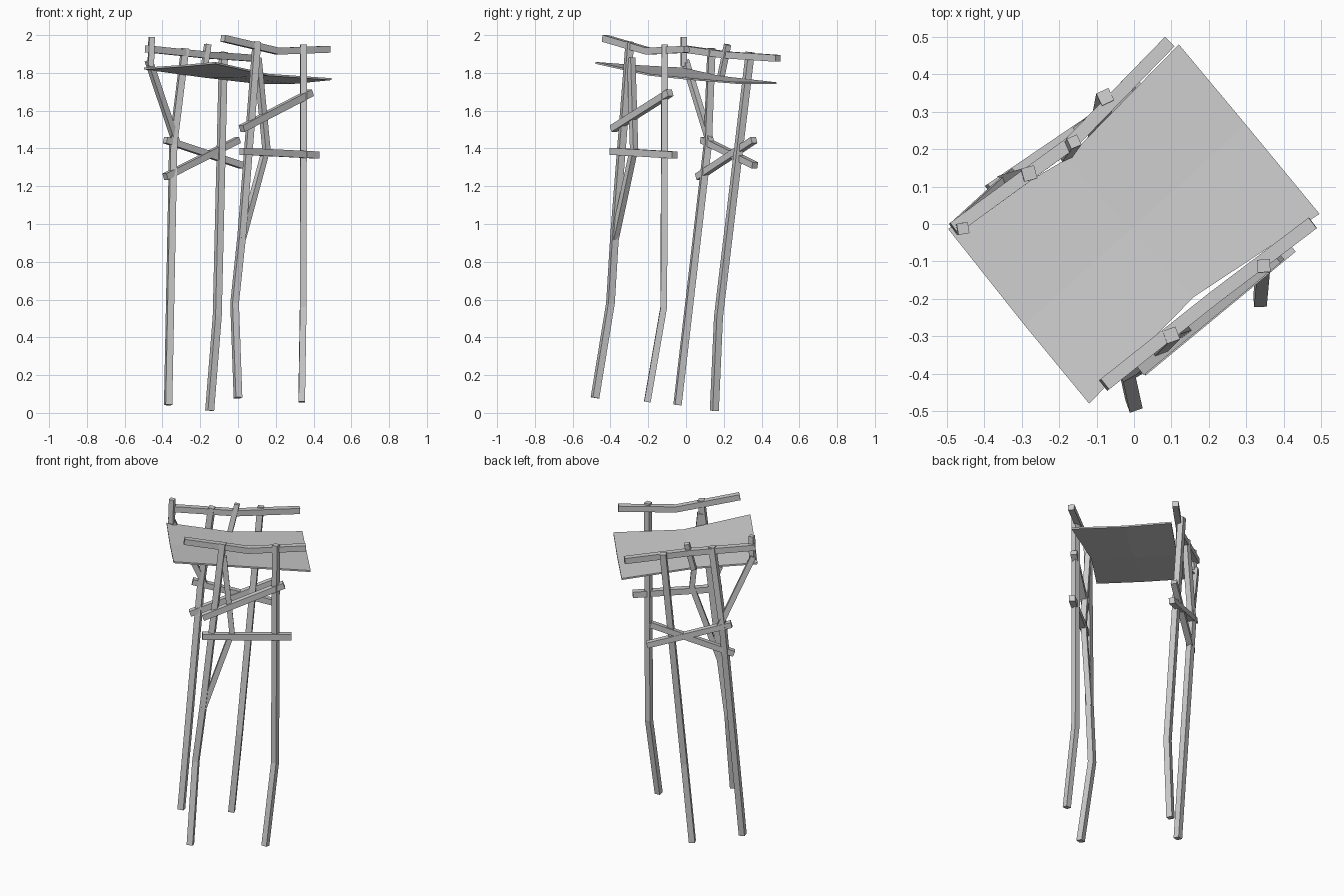
import bpy, bmesh, math
from mathutils import Vector

if "Cube" in bpy.data.objects:
    bpy.data.objects.remove(bpy.data.objects["Cube"])


def beam(name, points, size=0.035, roll=36):
    """Square timber swept along a bent path, mitred at the bends."""
    pts = [Vector(p) for p in points]
    bm = bmesh.new()
    rings = []
    for i, p in enumerate(pts):
        t = Vector()
        if i > 0:
            t += (p - pts[i - 1]).normalized()
        if i < len(pts) - 1:
            t += (pts[i + 1] - p).normalized()
        t.normalize()
        # upright timbers take a roll angle, lying ones stay level
        if abs(t.z) > 0.7:
            ref = Vector((math.cos(math.radians(roll)), math.sin(math.radians(roll)), 0))
        else:
            ref = Vector((0, 0, 1))
        u = (ref - t * ref.dot(t)).normalized()
        v = t.cross(u)
        h = size / 2
        rings.append([bm.verts.new(p + u * a * h + v * b * h)
                      for a, b in ((-1, -1), (1, -1), (1, 1), (-1, 1))])
    for r, s in zip(rings, rings[1:]):
        for k in range(4):
            bm.faces.new((r[k], r[(k + 1) % 4], s[(k + 1) % 4], s[k]))
    bm.faces.new(rings[0][::-1])
    bm.faces.new(rings[-1])
    return finish(name, bm)


def panel(name, corners, thick=0.01):
    """Thin four-cornered board."""
    bm = bmesh.new()
    top = [bm.verts.new(c) for c in corners]
    low = [bm.verts.new(Vector(c) - Vector((0, 0, thick))) for c in corners]
    bm.faces.new(top)
    bm.faces.new(low[::-1])
    for k in range(4):
        j = (k + 1) % 4
        bm.faces.new((top[k], low[k], low[j], top[j]))
    return finish(name, bm)


def finish(name, bm):
    bmesh.ops.recalc_face_normals(bm, faces=bm.faces)
    me = bpy.data.meshes.new(name)
    bm.to_mesh(me)
    bm.free()
    ob = bpy.data.objects.new(name, me)
    bpy.context.collection.objects.link(ob)
    return ob


# Four crooked posts
beam("back_left_post", [(-.37, -.045, .042), (-.343, .115, 1.42), (-.28, .135, 1.93)], .036, 15)
beam("back_right_post", [(-.15, .15, .012), (-.11, .172, .51), (-.077, .34, 1.91)], .036, 25)
beam("front_left_post", [(0, -.482, .08), (-.018, -.4, .58), (.02, -.378, .94), (.1, -.297, 1.965)], .036, 20)
beam("front_right_post", [(.337, -.205, .058), (.345, -.118, .56), (.347, -.112, 1.95)], .034, 3)

# Top rails
beam("front_rail", [(-.08, -.43, 1.983), (.21, -.2, 1.915), (.478, .003, 1.925)], .036)
beam("back_rail", [(-.482, -.012, 1.927), (-.17, .215, 1.895), (.095, .487, 1.877)], .036)

# Crossed braces between the back posts
beam("back_brace_inner", [(-.385, .065, 1.25), (0, .36, 1.445)], .035)
beam("back_brace_outer", [(-.385, .09, 1.445), (.02, .365, 1.31)], .035)

# Braces between the front posts
beam("front_brace_upper", [(.02, -.385, 1.505), (.385, -.085, 1.695)], .037)
beam("front_brace_lower", [(.02, -.39, 1.385), (.42, -.06, 1.365)], .037)

# Crooked struts and short uprights
beam("front_strut", [(.02, -.378, .92), (.15, -.275, 1.4), (.103, -.29, 1.88)], .032)
beam("left_strut", [(-.473, -.005, 1.865), (-.325, .13, 1.425)], .032)
beam("left_upright", [(-.457, -.012, 1.99), (-.462, -.012, 1.835)], .03, 10)
beam("back_upright", [(-.16, .22, 1.95), (-.185, .185, 1.78)], .03, 25)

# Sagging platform made of four boards
left, bottom = (-.497, -.013, 1.828), (-.12, -.48, 1.858)
right, top = (.496, .027, 1.772), (.12, .48, 1.75)
near_mid, far_mid = (-.293, -.27, 1.842), (.298, .267, 1.752)
front_mid, back_mid = (.16, -.195, 1.795), (-.18, .174, 1.785)
centre = (-.01, -.015, 1.787)
panel("platform_front_board", [near_mid, bottom, front_mid, centre])
panel("platform_left_board", [left, near_mid, centre, back_mid])
panel("platform_right_board", [centre, front_mid, right, far_mid])
panel("platform_back_board", [back_mid, centre, far_mid, top])
